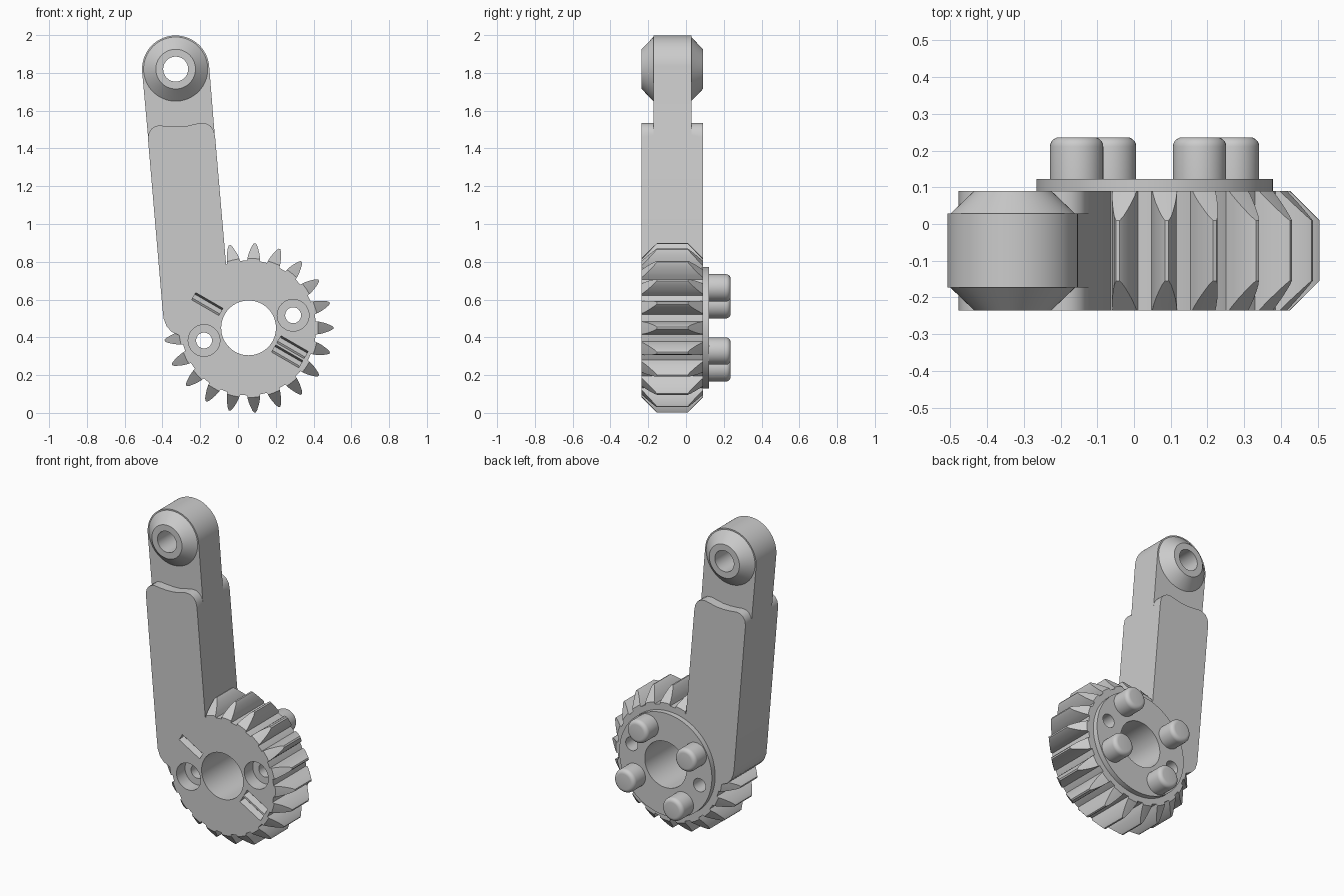
import bpy, bmesh
from math import sin, cos, pi, radians

if "Cube" in bpy.data.objects:
    bpy.data.objects.remove(bpy.data.objects["Cube"])

GX, GZ = 0.056, 0.45        # gear axis
PX, PZ = -0.33, 1.82        # upper pivot axis
Y0, Y1 = -0.235, 0.09       # front and back faces
TILT = 0.0858               # sideways lean of the arm per unit of height


def skin(name, rings):
    """Solid through a list of equal-sized loops, capped at both ends."""
    bm = bmesh.new()
    loops = [[bm.verts.new(p) for p in ring] for ring in rings]
    n = len(loops[0])
    for a, b in zip(loops, loops[1:]):
        for i in range(n):
            bm.faces.new((a[i], a[(i + 1) % n], b[(i + 1) % n], b[i]))
    bm.faces.new(loops[0])
    bm.faces.new(loops[-1])
    bmesh.ops.recalc_face_normals(bm, faces=bm.faces)
    me = bpy.data.meshes.new(name)
    bm.to_mesh(me)
    bm.free()
    ob = bpy.data.objects.new(name, me)
    bpy.context.collection.objects.link(ob)
    return ob


def prism(name, pts, y0, y1):
    return skin(name, [[(x, y, z) for x, z in pts] for y in (y0, y1)])


def lathe(name, profile, cx, cz, n=64):
    """Turn (radius, y) points about an axis along y."""
    return skin(name, [[(cx + r * cos(2 * pi * i / n), y, cz + r * sin(2 * pi * i / n))
                        for i in range(n)] for r, y in profile])


def combine(a, b, op):
    m = a.modifiers.new("bool", 'BOOLEAN')
    m.operation, m.object, m.solver = op, b, 'EXACT'
    bpy.context.view_layer.objects.active = a
    bpy.ops.object.modifier_apply(modifier=m.name)
    bpy.data.objects.remove(b)


def smooth(ob, angle=30):
    bpy.ops.object.select_all(action='DESELECT')
    ob.select_set(True)
    bpy.context.view_layer.objects.active = ob
    bpy.ops.object.shade_smooth_by_angle(angle=radians(angle))


def polar(r, deg):
    return GX + r * cos(radians(deg)), GZ + r * sin(radians(deg))


# Gear: 21 pointed teeth, ends bevelled by a double cone
TEETH, ROOT = 21, 0.357
flank = [(ROOT, 0.035), (0.38, 0.032), (0.40, 0.027), (0.42, 0.020), (0.437, 0.013), (0.449, 0.005)]
tooth = [(r, -w / r) for r, w in flank] + [(r, w / r) for r, w in reversed(flank)]
tooth += [(ROOT, pi / TEETH * k) for k in (0.8, 1.0, 1.2)]
gear_pts = []
for i in range(TEETH):
    for r, a in tooth:
        t = a + 2 * pi * i / TEETH
        gear_pts.append((GX + r * cos(t), GZ + r * sin(t)))
body = prism("gear_arm", gear_pts, Y0, Y1)
barrel = lathe("barrel", [(0.3585, Y0 - 0.01), (0.455, -0.1485), (0.455, 0.0035), (0.3585, Y1 + 0.01)],
               GX, GZ, 126)
combine(body, barrel, 'INTERSECT')

# Thick arm with a wavy shoulder and rounded lower corner
arm_pts = [(-0.477, 1.455), (-0.472, 1.483), (-0.458, 1.505), (-0.438, 1.518), (-0.415, 1.522),
           (-0.38, 1.518), (-0.33, 1.515), (-0.28, 1.517), (-0.24, 1.526), (-0.20, 1.535),
           (-0.17, 1.533), (-0.145, 1.519), (-0.128, 1.494), (-0.121, 1.46),
           (-0.0635, 0.79), (-0.04, 0.5), (-0.18, 0.39), (-0.27, 0.40), (-0.31, 0.41),
           (-0.35, 0.428), (-0.378, 0.458), (-0.394, 0.50), (-0.400, 0.555)]
combine(body, prism("arm", arm_pts, Y0, Y1), 'UNION')

# Thin upper link with a round end
R = 0.178
link_pts = [(PX + R * cos(a), PZ + R * sin(a))
            for a in (radians(4.9 + 180 * i / 40) for i in range(41))]
drop = PZ - 1.3
link_pts += [(PX - R + 0.002 + drop * TILT, 1.3), (PX + R - 0.002 + drop * TILT, 1.3)]
combine(body, prism("link", link_pts, -0.173, 0.028), 'UNION')

# Conical bosses on both sides of the pivot
combine(body, lathe("boss", [(0.105, Y0), (0.173, -0.170), (0.173, 0.025), (0.105, Y1)], PX, PZ), 'UNION')

# Back plate
combine(body, lathe("plate", [(0.322, 0.0), (0.322, 0.123)], GX, GZ, 96), 'UNION')

# Bores and counterbored screw holes
combine(body, lathe("bore", [(0.145, -0.4), (0.145, 0.4)], GX, GZ), 'DIFFERENCE')
combine(body, lathe("bore", [(0.066, -0.4), (0.066, 0.4)], PX, PZ), 'DIFFERENCE')
for deg in (15.8, 195.8):
    hole = [(0.084, -0.4), (0.084, -0.15), (0.042, -0.15), (0.042, 0.4)]
    combine(body, lathe("hole", hole, *polar(0.245, deg), 40), 'DIFFERENCE')

# Index grooves on the front: one on the left, a pair on the right
for deg, shifts in ((150, (0,)), (-30, (-0.028, 0.028))):
    c, s = cos(radians(deg)), sin(radians(deg))
    for d in shifts:
        section = [(d - 0.026, -0.25), (d + 0.026, -0.25), (d + 0.012, -0.195), (d - 0.012, -0.195)]
        combine(body, skin("groove", [[(GX + r * c - t * s, y, GZ + r * s + t * c) for t, y in section]
                                      for r in (0.17, 0.335)]), 'DIFFERENCE')
smooth(body)

# Four drive pins with rounded ends
FIL = 0.025
for i in range(4):
    prof = [(0.0725, 0.11)] + [(0.0725 - FIL * (1 - cos(a)), 0.236 - FIL * (1 - sin(a)))
                               for a in (pi / 2 * k / 5 for k in range(6))]
    smooth(lathe("drive_pin", prof, *polar(0.245, 60 + 90 * i), 40))
